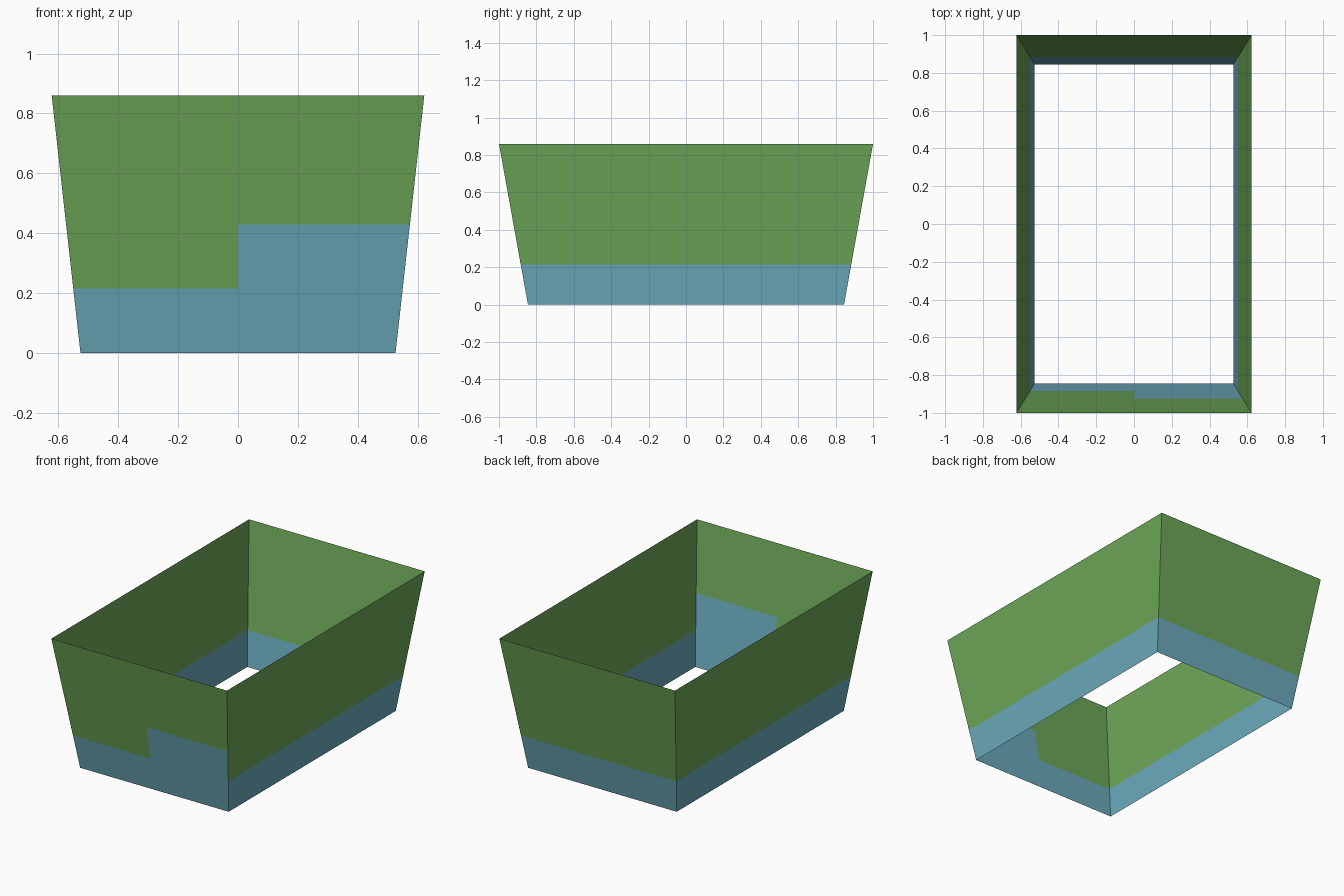
import bpy
import bmesh

if "Cube" in bpy.data.objects:
    bpy.data.objects.remove(bpy.data.objects["Cube"])

HEIGHT = 0.86
BOTTOM = (0.526, 0.845)   # half width, half depth at z = 0
TOP = (0.622, 1.0)        # half width, half depth at the rim


def material(name, srgb):
    mat = bpy.data.materials.new(name)
    lin = [((c / 255 + 0.055) / 1.055) ** 2.4 for c in srgb]
    mat.diffuse_color = (*lin, 1.0)
    mat.use_nodes = True
    mat.node_tree.nodes["Principled BSDF"].inputs["Base Color"].default_value = mat.diffuse_color
    return mat


# Open tapered shell: rings of points (front edge split in the middle)
outline = [(-1, -1), (0, -1), (1, -1), (1, 1), (-1, 1)]
levels = [0, HEIGHT / 4, HEIGHT / 2, HEIGHT]

bm = bmesh.new()
rings = []
for z in levels:
    t = z / HEIGHT
    hx, hy = (b + (a - b) * t for b, a in zip(BOTTOM, TOP))
    rings.append([bm.verts.new((x * hx, y * hy, z)) for x, y in outline])

n = len(outline)
for level, (low, high) in enumerate(zip(rings, rings[1:])):
    for i in range(n):
        j = (i + 1) % n
        face = bm.faces.new((low[i], low[j], high[j], high[i]))
        # Blue lowest band, plus the raised blue panel on the front right half
        blue = level == 0 or (level == 1 and i == 1)
        face.material_index = 1 if blue else 0

mesh = bpy.data.meshes.new("tapered_walls")
bm.to_mesh(mesh)
bm.free()
mesh.materials.append(material("green", (109, 168, 88)))
mesh.materials.append(material("blue", (107, 170, 188)))
walls = bpy.data.objects.new("tapered_walls", mesh)
bpy.context.collection.objects.link(walls)
